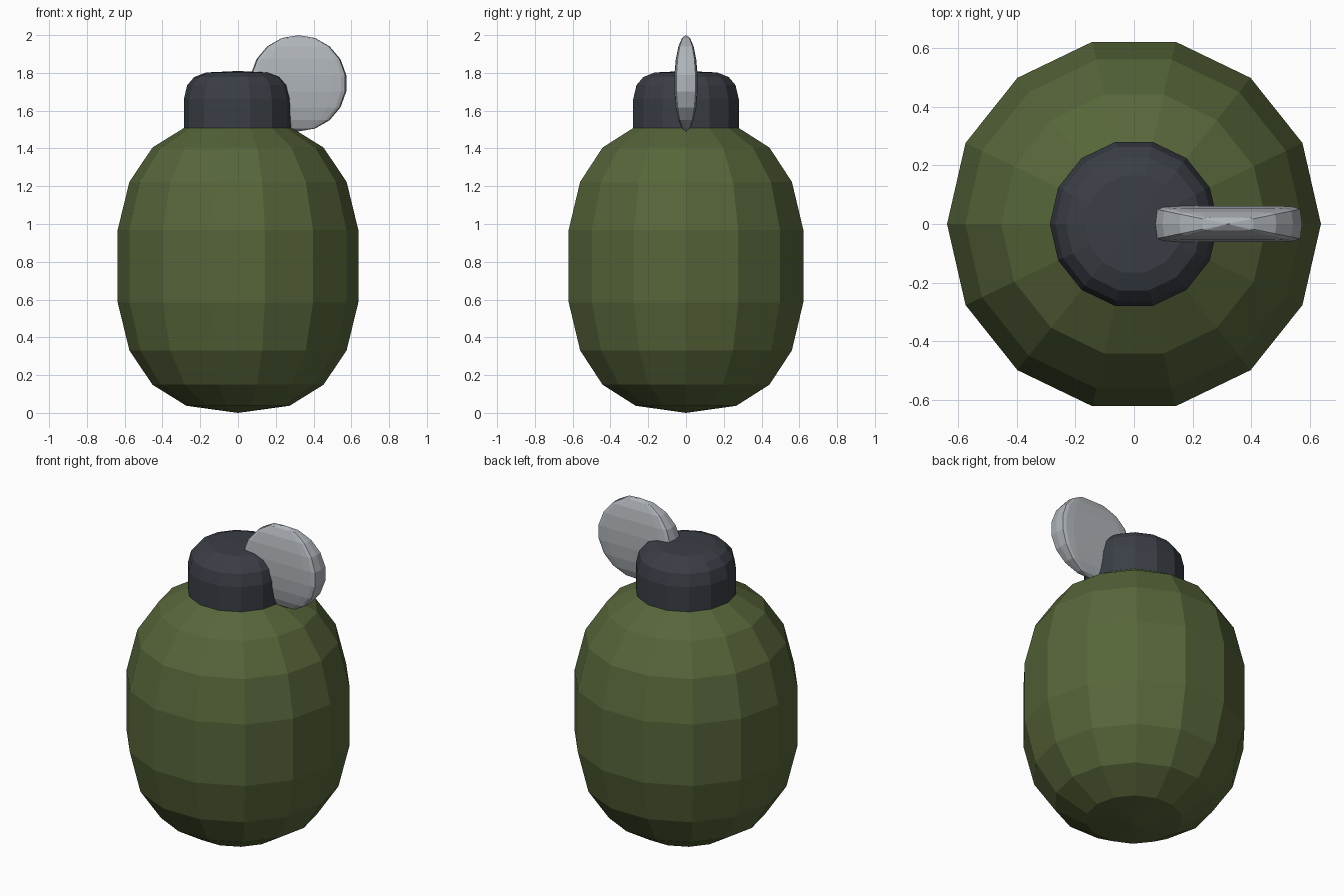
import bpy, bmesh, math

if "Cube" in bpy.data.objects:
    bpy.data.objects.remove(bpy.data.objects["Cube"])

SEGMENTS, RINGS = 14, 9


def material(name, rgb):
    m = bpy.data.materials.new(name)
    m.diffuse_color = (*rgb, 1.0)
    m.use_nodes = True
    m.node_tree.nodes["Principled BSDF"].inputs["Base Color"].default_value = m.diffuse_color
    return m


def power(v, e):
    """Signed power, used to square off a round section."""
    return 0.0 if abs(v) < 1e-9 else math.copysign(abs(v) ** e, v)


def rounded_solid(name, center, radii, upright, around, mat):
    """Low-poly superellipsoid; exponents below 1 make it boxier."""
    bm = bmesh.new()

    def vert(x, y, z):
        return bm.verts.new([c + r * v for c, r, v in zip(center, radii, (x, y, z))])

    loops = []
    for i in range(RINGS - 1 + 1):
        lat = math.pi * ((i + 1) / (RINGS + 1) - 0.5) if RINGS % 2 == 0 else \
            math.radians(-70 + 140 * i / (RINGS - 2))
        if i > RINGS - 2:
            break
        c, z = power(math.cos(lat), upright), power(math.sin(lat), upright)
        loops.append([
            vert(c * power(math.cos(a), around), c * power(math.sin(a), around), z)
            for a in (math.tau * k / SEGMENTS for k in range(SEGMENTS))])
    bottom, top = vert(0, 0, -1), vert(0, 0, 1)
    for k in range(SEGMENTS):
        n = (k + 1) % SEGMENTS
        bm.faces.new((bottom, loops[0][n], loops[0][k]))
        bm.faces.new((top, loops[-1][k], loops[-1][n]))
        for lo, hi in zip(loops, loops[1:]):
            bm.faces.new((lo[k], lo[n], hi[n], hi[k]))
    bmesh.ops.recalc_face_normals(bm, faces=bm.faces)
    mesh = bpy.data.meshes.new(name)
    bm.to_mesh(mesh)
    bm.free()
    mesh.materials.append(mat)
    obj = bpy.data.objects.new(name, mesh)
    bpy.context.collection.objects.link(obj)
    return obj


olive = material("olive_green", (0.095, 0.132, 0.042))
charcoal = material("charcoal", (0.042, 0.048, 0.060))
steel = material("pale_steel", (0.43, 0.46, 0.49))

# Barrel-like body
rounded_solid("body", (0, 0, 0.777), (0.645, 0.645, 0.777), 0.8, 1.0, olive)
# Flat-topped cap sunk into the body
rounded_solid("cap", (0, 0, 1.554), (0.289, 0.289, 0.256), 0.5, 1.0, charcoal)
# Thin upright disc at the side of the cap
rounded_solid("side_disc", (0.32, 0, 1.745), (0.257, 0.063, 0.255), 1.0, 0.25, steel)
